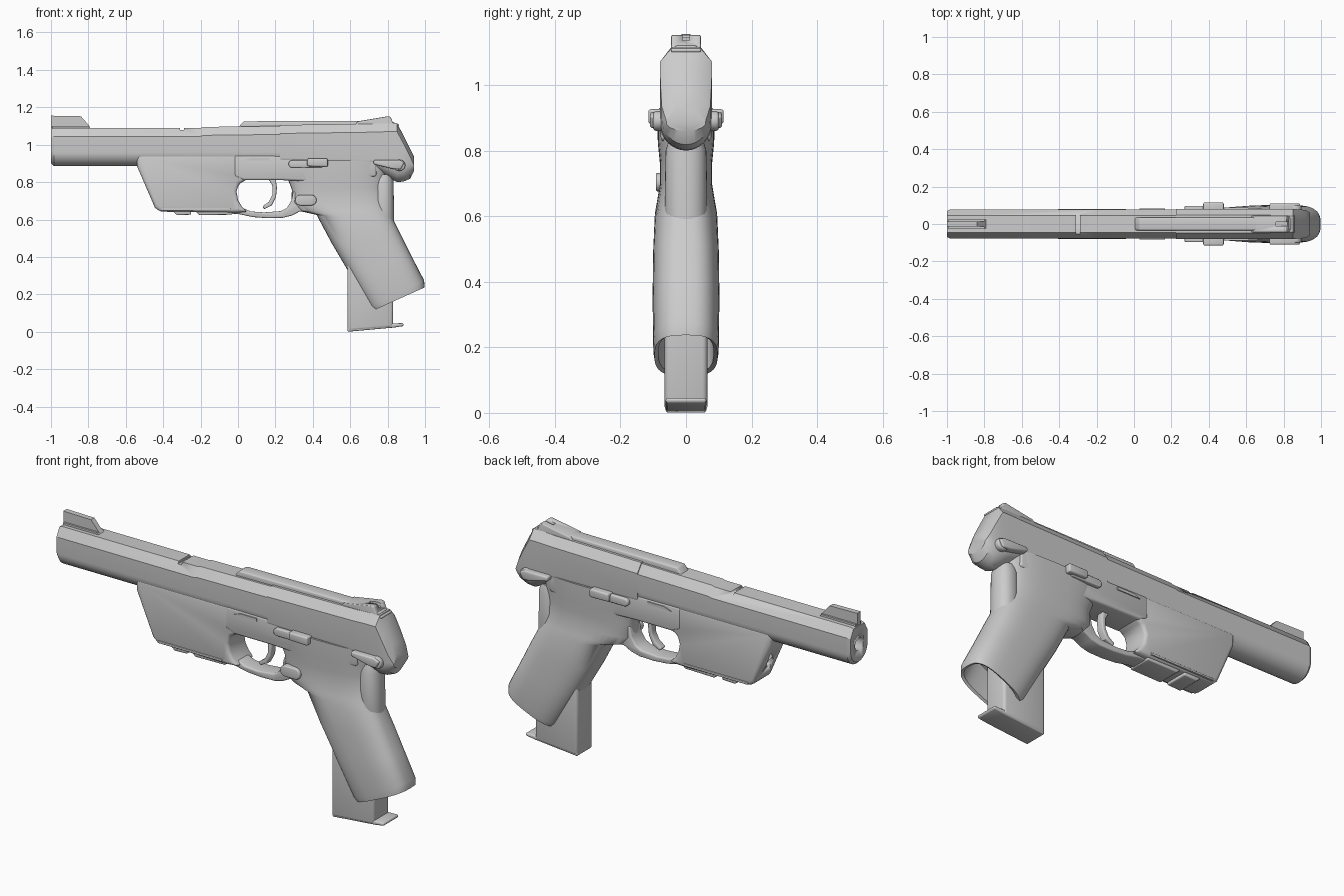
import bpy, bmesh, math
from mathutils import Vector

grey = bpy.data.materials.new("gunmetal_grey")
grey.diffuse_color = (0.6, 0.6, 0.6, 1)


def finish(name, bm, bevel=0.0, angle=35):
    bmesh.ops.recalc_face_normals(bm, faces=bm.faces)
    me = bpy.data.meshes.new(name)
    bm.to_mesh(me)
    bm.free()
    ob = bpy.data.objects.new(name, me)
    bpy.context.collection.objects.link(ob)
    me.materials.append(grey)
    if bevel:
        m = ob.modifiers.new("bevel", "BEVEL")
        m.width, m.segments, m.limit_method = bevel, 3, "ANGLE"
        m.angle_limit = math.radians(40)
    bpy.ops.object.select_all(action="DESELECT")
    ob.select_set(True)
    bpy.context.view_layer.objects.active = ob
    if bevel:
        bpy.ops.object.modifier_apply(modifier="bevel")
    bpy.ops.object.shade_smooth_by_angle(angle=math.radians(angle))
    return ob


def loft(name, rings, **kw):
    bm = bmesh.new()
    loops = [[bm.verts.new(p) for p in r] for r in rings]
    for a, b in zip(loops, loops[1:]):
        for i in range(len(a)):
            j = (i + 1) % len(a)
            bm.faces.new((a[i], a[j], b[j], b[i]))
    bm.faces.new(loops[0])
    bm.faces.new(loops[-1])
    return finish(name, bm, **kw)


def prism(name, outline, y0, y1, **kw):
    """Side outline (x, z) extruded from y0 to y1."""
    return loft(name, [[(x, y, z) for x, z in outline] for y in (y0, y1)], **kw)


def pair(name, outline, y0, y1, **kw):
    for s, side in ((-1, "right"), (1, "left")):
        prism(f"{name}_{side}", outline, s * y0, s * y1, **kw)


def pill(x0, x1, z0, z1, n=8):
    r = (z1 - z0) / 2
    pts = []
    for cx, a0 in ((x1 - r, -90), (x0 + r, 90)):
        for i in range(n + 1):
            a = math.radians(a0 + 180 * i / n)
            pts.append((cx + r * math.cos(a), z0 + r + r * math.sin(a)))
    return pts


def cut(ob, cutter):
    m = ob.modifiers.new("cut", "BOOLEAN")
    m.object, m.operation, m.solver = cutter, "DIFFERENCE", "EXACT"
    bpy.context.view_layer.objects.active = ob
    bpy.ops.object.modifier_apply(modifier="cut")
    bpy.data.objects.remove(cutter)


def rod(name, a, b, r, n=24):
    a, b = Vector(a), Vector(b)
    q = (b - a).to_track_quat("Z", "Y")
    ring = [q @ Vector((r * math.cos(t), r * math.sin(t), 0))
            for t in (2 * math.pi * i / n for i in range(n))]
    return loft(name, [[p + a for p in ring], [p + b for p in ring]])


def section(x, zb, zt, w=0.077, tw=0.045, r=0.075, drop=0.045):
    """Flat chamfered top, straight sides, round belly."""
    pts = []
    for i in range(17):
        a = math.pi * i / 16
        pts.append((x, -w * math.cos(a), zb + r - r * math.sin(a)))
    return pts + [(x, w, zt - drop), (x, tw, zt), (x, -tw, zt), (x, -w, zt - drop)]


# Barrel with bore and top groove
barrel = loft("barrel", [section(-1, 0.9, 1.085, w=0.07), section(-0.985, 0.885, 1.09),
                         section(-0.2, 0.885, 1.09), section(-0.18, 0.885, 1.095),
                         section(0.23, 0.885, 1.10)], angle=25)
cut(barrel, rod("bore", (-1.1, 0, 0.99), (-0.7, 0, 0.99), 0.033))
cut(barrel, prism("groove", [(-0.31, 1.078), (-0.29, 1.078), (-0.29, 1.2), (-0.31, 1.2)], -0.2, 0.2))

# Slide with sloped, rounded rear
loft("slide", [section(x, zb, zt, w, tw, r) for x, zb, zt, w, tw, r in (
    (0.225, 0.89, 1.105, 0.08, 0.047, 0.04), (0.72, 0.87, 1.112, 0.08, 0.047, 0.05),
    (0.80, 0.825, 1.115, 0.08, 0.045, 0.075), (0.85, 0.80, 1.115, 0.08, 0.042, 0.085),
    (0.885, 0.803, 1.05, 0.078, 0.04, 0.085), (0.92, 0.818, 0.98, 0.074, 0.04, 0.08),
    (0.942, 0.86, 0.935, 0.06, 0.03, 0.025))], angle=30)

# Top rib and sights
prism("top_rib", [(0, 1.09), (0.03, 1.125), (0.65, 1.128), (0.84, 1.12), (0.84, 1.09)],
      -0.034, 0.034, bevel=0.008)
rear = prism("rear_sight", [(0.62, 1.1), (0.64, 1.125), (0.80, 1.152), (0.815, 1.15), (0.83, 1.115),
                            (0.86, 1.11), (0.86, 1.1)], -0.045, 0.045, bevel=0.004)
cut(rear, prism("notch", [(0.76, 1.135), (0.9, 1.135), (0.9, 1.2), (0.76, 1.2)], -0.01, 0.01))
prism("front_sight_base", [(-0.995, 1.08), (-0.995, 1.10), (-0.80, 1.10), (-0.78, 1.08)], -0.024, 0.024)
prism("front_sight", [(-1, 1.09), (-1, 1.155), (-0.84, 1.152), (-0.79, 1.095)], -0.014, 0.014)

# Frame ahead of and above the trigger opening
lug = prism("front_frame", [(-0.54, 0.95), (-0.54, 0.885), (-0.445, 0.665), (-0.42, 0.642), (-0.03, 0.637),
                            (0.05, 0.64), (0.02, 0.67), (0.0, 0.705), (-0.008, 0.75), (0.005, 0.79),
                            (0.05, 0.815), (0.05, 0.95)], -0.074, 0.074, bevel=0.02)
cut(lug, rod("rod_hole", (-0.6, 0, 0.76), (-0.40, 0, 0.76), 0.025))
prism("middle_frame", [(-0.02, 0.945), (-0.02, 0.83), (0.03, 0.81), (0.24, 0.81), (0.5, 0.80),
                       (0.74, 0.83), (0.74, 0.935)], -0.077, 0.077, bevel=0.012)

# Accessory rail under the frame
for i, (x0, x1) in enumerate(((-0.345, -0.25), (-0.225, -0.03))):
    prism(f"lower_rail_{i + 1}", [(x0, 0.665), (x0, 0.64), (x0 + 0.02, 0.623), (x1, 0.626), (x1, 0.665)],
          -0.062, 0.062, bevel=0.006)
pair("rail_strip", [(-0.41, 0.648), (-0.41, 0.66), (-0.04, 0.66), (-0.04, 0.648)], 0.05, 0.079, bevel=0.003)

# Trigger guard and trigger
prism("trigger_guard", [(-0.06, 0.66), (-0.06, 0.632), (0.0, 0.63), (0.08, 0.613), (0.16, 0.607), (0.24, 0.609),
                        (0.29, 0.622), (0.33, 0.643), (0.42, 0.64), (0.42, 0.75), (0.295, 0.75),
                        (0.285, 0.70), (0.262, 0.662), (0.23, 0.645), (0.14, 0.638), (0.07, 0.643),
                        (0.03, 0.66)], -0.045, 0.045, bevel=0.008)
prism("trigger", [(0.155, 0.83), (0.185, 0.78), (0.185, 0.735), (0.165, 0.695), (0.13, 0.67), (0.14, 0.655),
                  (0.18, 0.675), (0.203, 0.72), (0.208, 0.77), (0.2, 0.83)], -0.02, 0.02, bevel=0.006)


# Grip: rounded rings spanning a front point and a back point, hollow at the foot
def grip_ring(fx, fz, bx, bz, w, n=40, e=2 / 2.9):
    f, b = Vector((fx, 0, fz)), Vector((bx, 0, bz))
    c, h = (f + b) / 2, (b - f) / 2
    ring = []
    for i in range(n):
        a = 2 * math.pi * i / n
        u, v = math.cos(a), math.sin(a)
        ring.append(c + h * math.copysign(abs(u) ** e, u)
                    + Vector((0, w * math.copysign(abs(v) ** e, v), 0)))
    return ring


loft("grip", [grip_ring(*r) for r in (
    (0.23, 0.915, 0.81, 0.915, 0.088), (0.265, 0.82, 0.79, 0.83, 0.086), (0.288, 0.76, 0.78, 0.77, 0.08),
    (0.285, 0.69, 0.79, 0.70, 0.08), (0.33, 0.645, 0.81, 0.65, 0.088), (0.42, 0.625, 0.835, 0.59, 0.095),
    (0.50, 0.475, 0.873, 0.515, 0.1), (0.60, 0.305, 0.93, 0.40, 0.102), (0.70, 0.13, 0.995, 0.275, 0.1),
    (0.72, 0.112, 0.998, 0.237, 0.096), (0.735, 0.122, 0.984, 0.24, 0.084),
    (0.66, 0.25, 0.93, 0.37, 0.08))], angle=40)

# Backstrap below the slide
loft("backstrap", [grip_ring(0.72, z, x, z, w, 32, 0.9) for z, x, w in (
    (0.84, 0.825, 0.05), (0.80, 0.832, 0.062), (0.60, 0.834, 0.066), (0.52, 0.84, 0.05))])

# Magazine and its foot lip
prism("magazine", [(0.585, 0.003), (0.83, 0.022), (0.83, 0.45), (0.585, 0.45)], -0.065, 0.065, bevel=0.015)
prism("magazine_foot", [(0.586, 0.0), (0.83, 0.022), (0.885, 0.03), (0.885, 0.046), (0.80, 0.044),
                        (0.586, 0.025)], -0.062, 0.062, bevel=0.008)

# Levers and button
pair("slide_stop", pill(0.27, 0.46, 0.877, 0.917), 0.06, 0.097, bevel=0.006)
pair("slide_stop_pad", [(0.37, 0.885), (0.48, 0.882), (0.48, 0.926), (0.37, 0.926)], 0.06, 0.115, bevel=0.008)
pair("safety_hub", pill(0.83, 0.895, 0.86, 0.92), 0.06, 0.1, bevel=0.008)
pair("safety_lever", [(0.725, 0.895), (0.725, 0.918), (0.86, 0.918), (0.89, 0.905), (0.87, 0.868), (0.83, 0.87)],
     0.06, 0.11, bevel=0.008)
prism("magazine_button", pill(0.305, 0.42, 0.675, 0.732), -0.092, -0.05, bevel=0.006)
pair("frame_latch", [(0.03, 0.915), (0.07, 0.93), (0.165, 0.93), (0.165, 0.915)], 0.06, 0.082)
